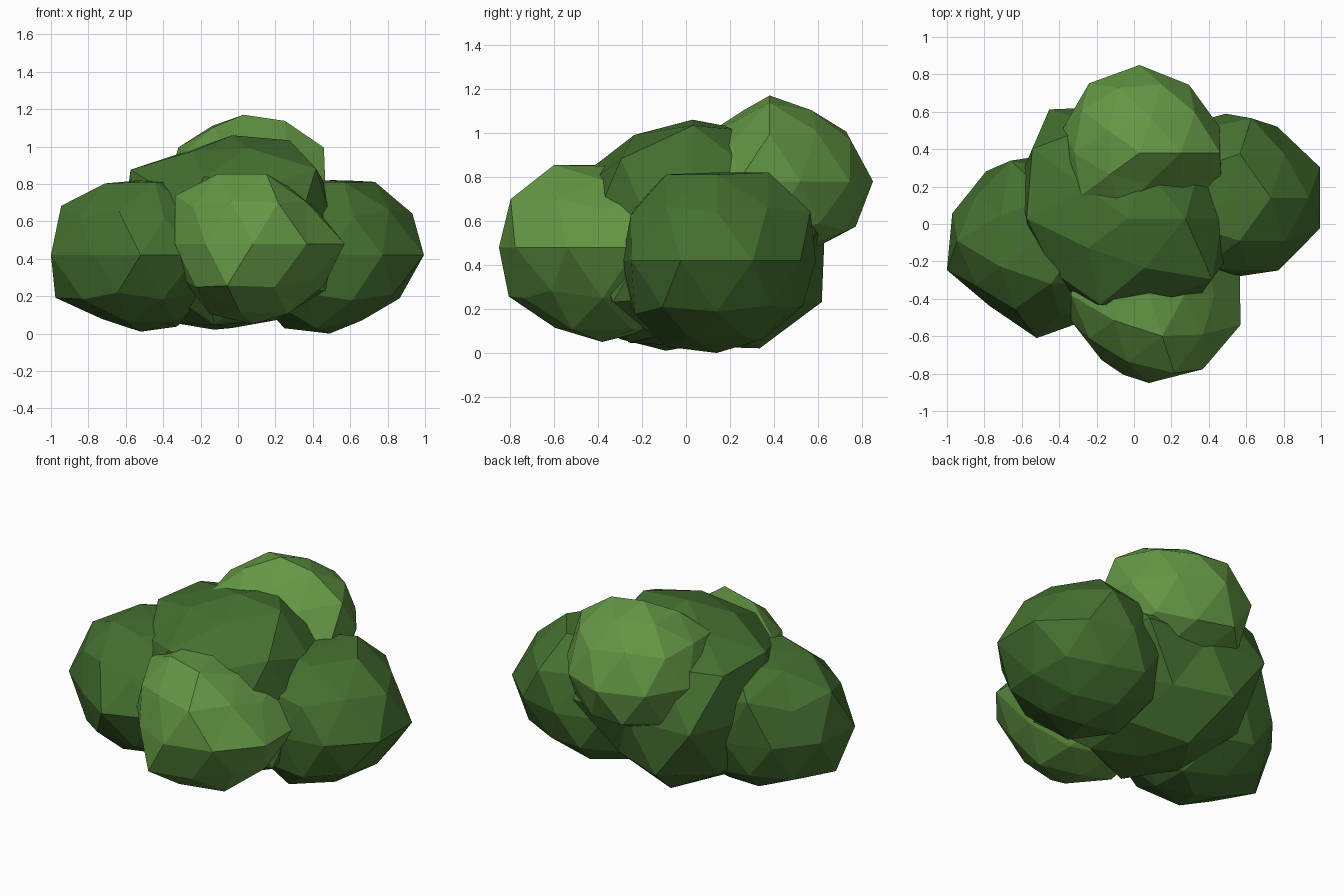
import bpy, bmesh, math
from mathutils import Vector


def material(name, color):
    m = bpy.data.materials.new(name)
    m.diffuse_color = (*color, 1)
    return m


leaf_dark = material("dark leaf green", (0.060, 0.165, 0.030))
leaf_light = material("light leaf green", (0.125, 0.310, 0.058))


def clump(name, center, radius, mat, bumps):
    """Low-poly leaf ball; bumps are (azimuth, elevation, radius) of its corners."""
    bm = bmesh.new()
    bmesh.ops.create_icosphere(bm, subdivisions=2, radius=1)
    bm.verts.ensure_lookup_table()
    dirs = [v.co.normalized() for v in bm.verts]
    size = [radius] * len(dirs)
    for az, el, r in bumps:
        a, e = math.radians(az), math.radians(el)
        d = Vector((math.cos(e) * math.cos(a), math.cos(e) * math.sin(a), math.sin(e)))
        size[max(range(len(dirs)), key=lambda i: dirs[i].dot(d))] = r
    for v, d, r in zip(bm.verts, dirs, size):
        v.co = Vector(center) + d * r
    me = bpy.data.meshes.new(name)
    bm.to_mesh(me)
    bm.free()
    me.materials.append(mat)
    ob = bpy.data.objects.new(name, me)
    bpy.context.collection.objects.link(ob)


# Large middle clump
clump("middle_clump", (-0.03, 0.03, 0.54), 0.55, leaf_dark, [
    (0, 90, 0.52), (0, -90, 0.51), (0, 58, 0.58), (144, 58, 0.52), (-144, 58, 0.51),
    (-72, 58, 0.53), (180, 32, 0.64), (0, 27, 0.56), (-144, 27, 0.55), (-72, 27, 0.54),
    (-108, 32, 0.57), (108, 32, 0.62), (144, 27, 0.71), (-36, 32, 0.65), (162, 0, 0.62),
    (126, 0, 0.72), (90, 0, 0.60), (54, 0, 0.69), (18, 0, 0.54), (-18, 0, 0.58),
    (-54, 0, 0.58), (-90, 0, 0.48), (-36, -27, 0.69), (108, -27, 0.69), (72, -32, 0.57),
    (144, -32, 0.64), (180, -27, 0.60), (180, -58, 0.57),
    (108, -58, 0.61), (36, -58, 0.51), (-72, -32, 0.50), (-108, -58, 0.58)])

# Left clump
clump("left_clump", (-0.52, -0.09, 0.42), 0.45, leaf_dark, [
    (0, 90, 0.40), (0, -90, 0.41), (198, 0, 0.505), (162, 0, 0.475), (126, 0, 0.46),
    (234, 0, 0.43), (-90, 0, 0.52), (-54, 0, 0.51), (108, 32, 0.53), (180, 32, 0.50),
    (72, 58, 0.46), (-72, 58, 0.46), (180, -27, 0.51), (180, -58, 0.40),
    (-108, -58, 0.42), (108, -58, 0.41), (-36, -58, 0.42)])

# Right clump
clump("right_clump", (0.49, 0.14, 0.42), 0.46, leaf_dark, [
    (0, 90, 0.40), (0, -90, 0.42), (18, 0, 0.53), (-18, 0, 0.53), (54, 0, 0.47),
    (90, 0, 0.45), (-54, 0, 0.48), (-90, 0, 0.43), (0, 58, 0.46), (72, 58, 0.47),
    (-72, 58, 0.46), (0, 27, 0.495), (72, 32, 0.50), (36, -27, 0.46), (-36, -27, 0.47),
    (0, -32, 0.44), (72, -32, 0.42), (108, -58, 0.42), (36, -58, 0.41), (-36, -58, 0.41)])

# Front clump
clump("front_clump", (0.08, -0.38, 0.48), 0.44, leaf_light, [
    (0, 90, 0.37), (0, -90, 0.43), (-90, 0, 0.47), (-18, 0, 0.515), (18, 0, 0.51),
    (-54, 0, 0.49), (234, 0, 0.43), (198, 0, 0.44), (-72, 27, 0.49), (-72, 58, 0.44),
    (-144, 58, 0.44), (180, 32, 0.49), (0, 58, 0.36), (0, 27, 0.39), (-36, 32, 0.42),
    (-108, -27, 0.50), (-108, -58, 0.43), (180, -27, 0.42), (-36, -27, 0.44)])

# Upper back clump
clump("back_clump", (0.03, 0.38, 0.78), 0.43, leaf_light, [
    (0, 90, 0.39), (0, -90, 0.40), (90, 0, 0.47), (54, 0, 0.45), (126, 0, 0.46),
    (18, 0, 0.45), (-18, 0, 0.46), (0, 27, 0.48), (0, 58, 0.42), (72, 58, 0.38),
    (-72, 58, 0.32), (144, 58, 0.39), (-144, 58, 0.38), (72, 27, 0.43), (180, 32, 0.41),
    (108, -27, 0.46), (108, -58, 0.37), (36, -58, 0.38), (-72, 27, 0.32), (-36, 32, 0.34),
    (-108, 32, 0.38)])
